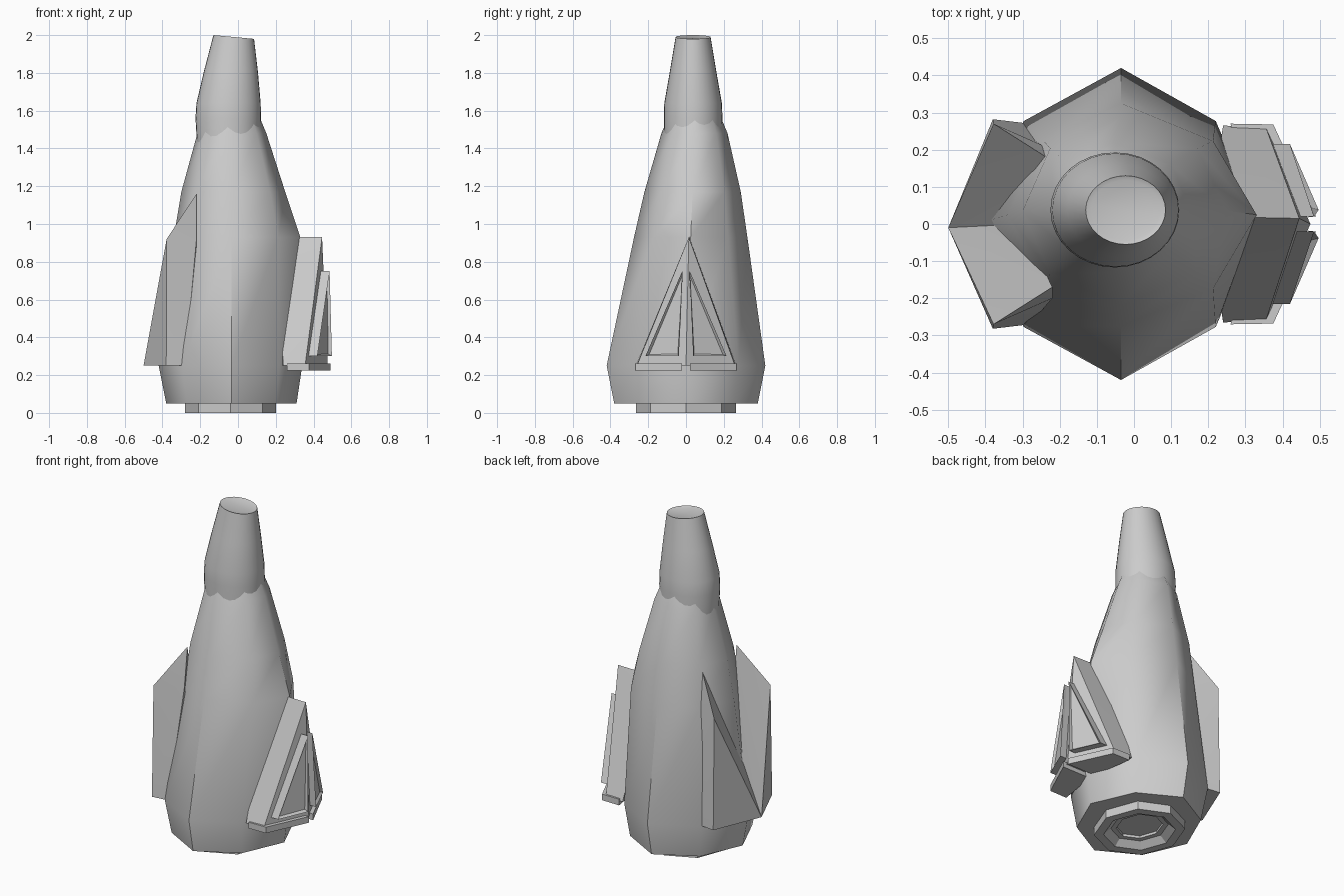
import bpy, bmesh, math
from mathutils import Vector

cube = bpy.data.objects.get("Cube")
if cube:
    bpy.data.objects.remove(cube, do_unlink=True)

GREY = (0.6, 0.6, 0.6, 1)
mat = bpy.data.materials.new("plain grey")
mat.use_nodes = True
mat.diffuse_color = GREY
mat.node_tree.nodes["Principled BSDF"].inputs["Base Color"].default_value = GREY


def finish(bm, name, angle=30):
    bmesh.ops.recalc_face_normals(bm, faces=bm.faces[:])
    me = bpy.data.meshes.new(name)
    bm.to_mesh(me)
    bm.free()
    ob = bpy.data.objects.new(name, me)
    me.materials.append(mat)
    bpy.context.collection.objects.link(ob)
    bpy.ops.object.select_all(action='DESELECT')
    ob.select_set(True)
    bpy.context.view_layer.objects.active = ob
    bpy.ops.object.shade_smooth_by_angle(angle=math.radians(angle))
    return ob


def loft(name, rings, angle):
    """Skin a list of closed point rings and cap both ends."""
    bm = bmesh.new()
    loops = [[bm.verts.new(p) for p in ring] for ring in rings]
    n = len(loops[0])
    for a, b in zip(loops, loops[1:]):
        for i in range(n):
            j = (i + 1) % n
            bm.faces.new((a[i], a[j], b[j], b[i]))
    bm.faces.new(loops[0])
    bm.faces.new(loops[-1])
    return finish(bm, name, angle)


def ellipse(x0, x1, y0, y1, z, n, tilt=0.0):
    cx, cy, rx, ry = (x0 + x1) / 2, (y0 + y1) / 2, (x1 - x0) / 2, (y1 - y0) / 2
    turn = [2 * math.pi * i / n for i in range(n)]
    return [(cx + rx * math.cos(t), cy + ry * math.sin(t), z - tilt * math.cos(t)) for t in turn]


def body_ring(xl, xr, y0, y1, z, ridge=-0.035, k=0.68):
    """Eight-sided section with ridges at front, back and both sides."""
    cy = (y0 + y1) / 2
    h = (y1 - y0) / 2
    right, left = ridge + k * (xr - ridge), ridge + k * (xl - ridge)
    d = h * 0.66
    return [(xr, cy, z), (right, cy + d, z), (ridge, y1, z), (left, cy + d, z),
            (xl, cy, z), (left, cy - d, z), (ridge, y0, z), (right, cy - d, z)]


def hull(name, points, angle=30):
    bm = bmesh.new()
    for p in points:
        bm.verts.new(p)
    bmesh.ops.convex_hull(bm, input=bm.verts[:])
    return finish(bm, name, angle)


# Main tapered body
loft("body", [
    body_ring(-0.38, 0.31, -0.38, 0.38, 0.05),
    body_ring(-0.42, 0.34, -0.42, 0.42, 0.25),
    body_ring(-0.34, 0.33, -0.275, 0.325, 0.93),
    body_ring(-0.30, 0.25, -0.22, 0.29, 1.17, k=0.72),
    body_ring(-0.215, 0.15, -0.13, 0.22, 1.48, -0.055, 0.75),
    body_ring(-0.18, 0.10, -0.08, 0.17, 1.60, -0.055, 0.75)], 50)

# Rounded neck with a shallow dished top
loft("neck", [
    ellipse(-0.215, 0.115, -0.115, 0.19, 1.38, 32),
    ellipse(-0.225, 0.122, -0.117, 0.193, 1.56, 32),
    ellipse(-0.22, 0.12, -0.115, 0.19, 1.64, 32),
    ellipse(-0.18, 0.105, -0.085, 0.16, 1.81, 32),
    ellipse(-0.13, 0.085, -0.055, 0.13, 1.99, 32, 0.01),
    ellipse(-0.115, 0.07, -0.043, 0.118, 1.985, 32, 0.01)], 40)

# Base ring with a stepped recess
loft("base_ring", [
    ellipse(-0.28, 0.20, -0.265, 0.265, 0.06, 8),
    ellipse(-0.28, 0.20, -0.265, 0.265, 0.0, 8),
    ellipse(-0.23, 0.15, -0.21, 0.21, 0.0, 8),
    ellipse(-0.19, 0.11, -0.17, 0.17, 0.035, 8),
    ellipse(-0.16, 0.08, -0.14, 0.14, 0.035, 8),
    ellipse(-0.16, 0.08, -0.14, 0.14, 0.055, 8)], 20)

# Split prow on the narrow side: two wings meeting at a low tip
bm = bmesh.new()
tip = bm.verts.new((-0.5, -0.01, 0.25))
valley = bm.verts.new((-0.30, 0.0, 0.75))
inner = bm.verts.new((-0.2, 0.0, 0.25))
apexes = []
for s in (1, -1):
    low = bm.verts.new((-0.38, s * 0.282, 0.25))
    high = bm.verts.new((-0.378, s * 0.27, 0.92))
    apex = bm.verts.new((-0.22, s * 0.17, 1.16))
    root_low = bm.verts.new((-0.28, s * 0.27, 0.25))
    root_high = bm.verts.new((-0.22, s * 0.2, 0.92))
    bm.faces.new((tip, low, high))
    bm.faces.new((tip, high, apex))
    bm.faces.new((tip, apex, valley))
    bm.faces.new((low, root_low, root_high, high))
    bm.faces.new((high, root_high, apex))
    bm.faces.new((tip, inner, root_low, low))
    bm.faces.new((root_low, inner, root_high))
    bm.faces.new((root_high, inner, valley, apex))
finish(bm, "prow")

# Triangular hatch frame on the wide side, with a lip below it
sides = (1, -1)
hull("hatch_frame",
     [(0.20, 0.02, 0.93), (0.445, 0.015, 0.93), (0.475, 0.0, 0.25), (0.2, 0, 0.25)]
     + [(0.355, s * 0.26, 0.25) for s in sides] + [(0.24, s * 0.265, 0.25) for s in sides])
for s, side in zip(sides, ("back", "front")):
    hull(side + "_hatch_lip", [(x, s * y, z) for z in (0.225, 0.262)
                               for x, y in ((0.49, 0.02), (0.375, 0.268), (0.26, 0.27), (0.3, 0.02))])

    # Raised pane with a sunken middle
    corners = [Vector((0.485, s * 0.02, 0.75)), Vector((0.497, s * 0.038, 0.30)),
               Vector((0.42, s * 0.215, 0.30))]
    bm = bmesh.new()
    outer = [bm.verts.new(p) for p in corners]
    back = [bm.verts.new(p - Vector((0.06, 0, 0))) for p in corners]
    pane = bm.faces.new(outer)
    bm.faces.new(back)
    for i in range(3):
        j = (i + 1) % 3
        bm.faces.new((outer[i], outer[j], back[j], back[i]))
    bmesh.ops.recalc_face_normals(bm, faces=bm.faces[:])
    bmesh.ops.inset_individual(bm, faces=[pane], thickness=0.018, depth=-0.015)
    finish(bm, side + "_hatch_pane")
